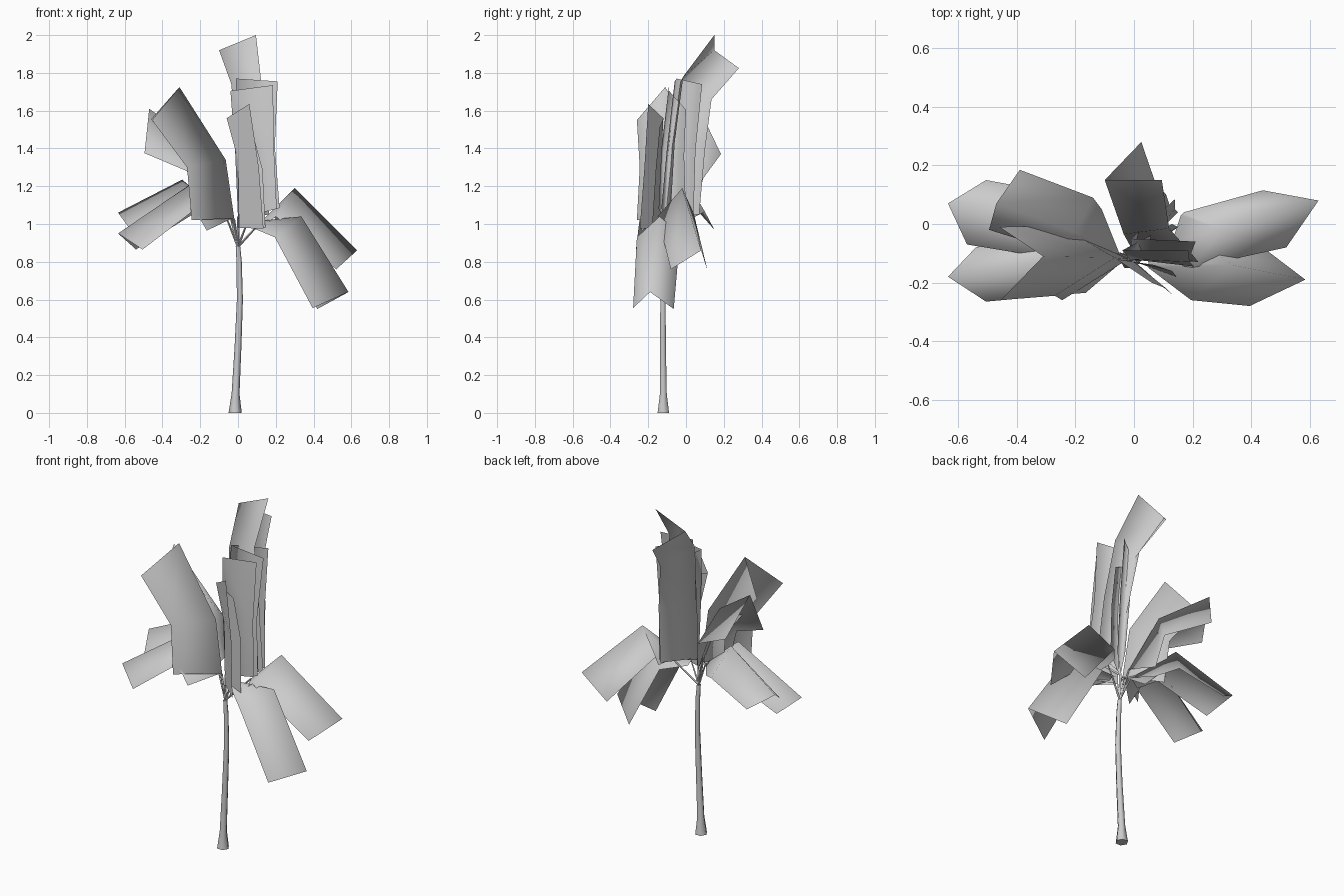
import bpy, bmesh, math
from mathutils import Vector

CROWN = Vector((0.0, -0.12, 0.88))


def finish(name, bm, angle=35):
    me = bpy.data.meshes.new(name)
    bm.to_mesh(me)
    bm.free()
    ob = bpy.data.objects.new(name, me)
    bpy.context.collection.objects.link(ob)
    bpy.context.view_layer.objects.active = ob
    ob.select_set(True)
    bpy.ops.object.shade_smooth_by_angle(angle=math.radians(angle))
    ob.select_set(False)
    return ob


def tube(name, path, sides):
    """Tapered tube through (point, radius) pairs."""
    bm = bmesh.new()
    rings = []
    axis = (Vector(path[-1][0]) - Vector(path[0][0])).normalized()
    u = axis.cross(Vector((0, 1, 0))).normalized()
    v = axis.cross(u)
    for p, r in path:
        rings.append([bm.verts.new(Vector(p) + r * (math.cos(a) * u + math.sin(a) * v))
                      for a in [2 * math.pi * i / sides for i in range(sides)]])
    for a, b in zip(rings, rings[1:]):
        for i in range(sides):
            j = (i + 1) % sides
            bm.faces.new((a[i], a[j], b[j], b[i]))
    bm.faces.new(rings[0])
    bm.faces.new(rings[-1])
    bmesh.ops.recalc_face_normals(bm, faces=bm.faces)
    return finish(name, bm, 75)


def frond(name, ribs, sides):
    """Folded leaf: midrib points, and per row the offsets of its two edges."""
    bm = bmesh.new()
    rows = []
    for p, (a, b) in zip(ribs, sides):
        p = Vector(p)
        rows.append([bm.verts.new(q) for q in (p + Vector(a), p, p + Vector(b))])
    for r, s in zip(rows, rows[1:]):
        for i in (0, 1):
            bm.faces.new((r[i], r[i + 1], s[i + 1], s[i]))
    finish(name + "_frond", bm, 150)
    tube(name + "_stem", [(CROWN, 0.007), (Vector(ribs[0]), 0.004)], 4)


# trunk with flared foot
tube("trunk", [((-0.015, -0.12, 0), 0.035), ((-0.013, -0.12, 0.1), 0.021),
               ((0.0, -0.122, 0.35), 0.018), ((0.01, -0.122, 0.6), 0.016),
               ((0.006, -0.12, 0.8), 0.014), (CROWN, 0.012)], 6)

# drooping fronds on the right
frond("right_back", [(0.13, -0.06, 1.02), (0.30, -0.02, 1.19), (0.63, 0.08, 0.86)],
      [((0.03, 0.09, -0.01), (0.02, -0.08, -0.02)),
       ((-0.13, 0.06, -0.13), (-0.10, -0.13, -0.15)),
       ((-0.19, 0.035, -0.11), (-0.11, -0.16, -0.10))])
frond("right_front", [(0.05, -0.12, 1.01), (0.335, -0.14, 1.04), (0.585, -0.19, 0.64)],
      [((0.0, -0.03, -0.02), (0.0, 0.03, -0.02)),
       ((-0.14, -0.12, -0.11), (-0.14, 0.11, -0.09)),
       ((-0.19, -0.09, -0.085), (-0.165, 0.125, -0.09))])

# drooping fronds on the left
frond("left_back", [(-0.06, -0.1, 1.03), (-0.295, 0.0, 1.235), (-0.635, 0.07, 1.06)],
      [((-0.08, 0.11, -0.01), (-0.09, -0.05, -0.01)),
       ((0.06, 0.10, -0.17), (0.03, -0.12, -0.14)),
       ((0.13, 0.08, -0.09), (0.065, -0.14, -0.09))])
frond("left_front", [(-0.03, -0.12, 1.03), (-0.26, -0.12, 1.205), (-0.635, -0.18, 0.95)],
      [((-0.135, -0.115, -0.065), (-0.09, 0.07, -0.04)),
       ((0.03, -0.12, -0.13), (0.06, 0.12, -0.13)),
       ((0.13, -0.085, -0.085), (0.095, 0.1, -0.085))])

# rising fronds on the left
frond("left_rising_front", [(-0.02, -0.12, 1.03), (-0.065, -0.115, 1.34), (-0.31, -0.11, 1.725)],
      [((-0.225, -0.14, -0.01), (-0.21, 0.10, 0.0)),
       ((-0.205, -0.13, -0.04), (-0.19, 0.11, -0.05)),
       ((-0.145, -0.15, -0.175), (-0.15, 0.10, -0.17))])
frond("left_rising_back", [(-0.05, -0.10, 1.08), (-0.2, -0.03, 1.42), (-0.47, 0.07, 1.61)],
      [((-0.06, 0.15, -0.03), (-0.14, -0.03, -0.03)),
       ((0.06, 0.12, -0.18), (-0.07, -0.06, -0.14)),
       ((0.08, 0.115, -0.24), (-0.025, -0.09, -0.235))])

# upright fronds in the middle, ridge on the left and both wings to the right
frond("middle_front", [(0.005, -0.13, 0.98), (0.0, -0.13, 1.34), (-0.06, -0.12, 1.56)],
      [((0.13, -0.115, -0.005), (0.14, -0.05, 0.0)),
       ((0.11, -0.09, -0.04), (0.13, -0.03, -0.05)),
       ((0.12, -0.08, 0.075), (0.13, -0.02, -0.05))])
frond("middle_right_front", [(0.0, -0.12, 1.03), (-0.015, -0.12, 1.38), (-0.04, -0.09, 1.705)],
      [((0.205, -0.025, 0.05), (0.165, 0.12, 0.02)),
       ((0.205, -0.01, 0.02), (0.165, 0.11, -0.02)),
       ((0.225, 0.0, 0.03), (0.17, 0.09, -0.1))])
frond("middle_right_back", [(0.0, -0.11, 1.03), (-0.01, -0.09, 1.4), (-0.01, -0.05, 1.77)],
      [((0.22, -0.02, 0.055), (0.15, 0.15, 0.02)),
       ((0.205, -0.01, 0.01), (0.15, 0.14, -0.01)),
       ((0.22, -0.01, -0.015), (0.15, 0.135, -0.03))])
frond("middle_tall", [(0.0, -0.11, 1.04), (-0.01, -0.08, 1.4), (-0.035, -0.035, 1.74), (-0.1, 0.15, 1.92)],
      [((0.19, 0.03, 0.04), (0.12, 0.18, 0.01)),
       ((0.17, 0.02, 0.03), (0.12, 0.18, -0.01)),
       ((0.155, 0.02, 0.04), (0.11, 0.17, -0.08)),
       ((0.195, 0.0, 0.08), (0.125, 0.13, -0.095))])
